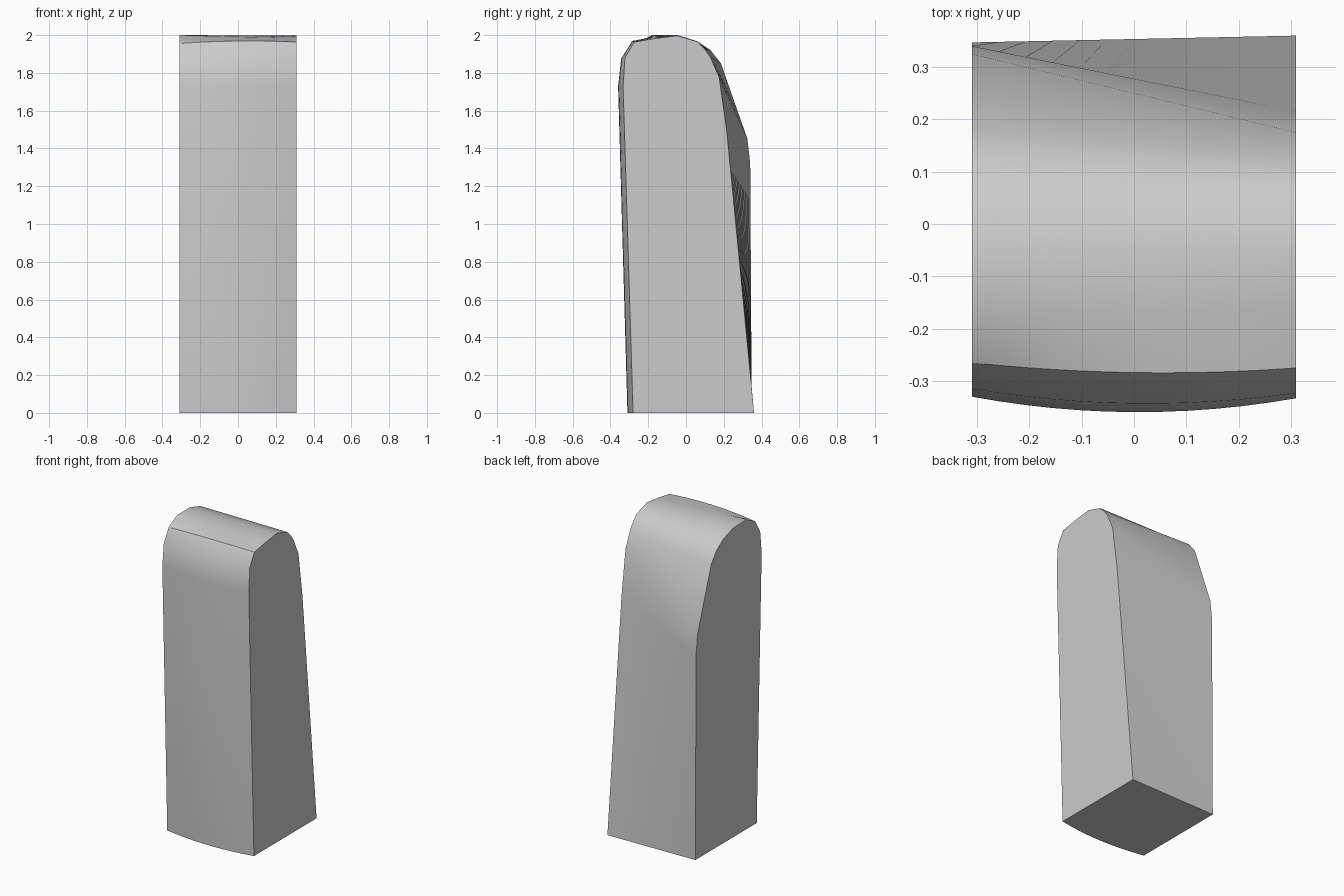
import bpy
import bmesh
import math

cube = bpy.data.objects.get("Cube")
if cube:
    bpy.data.objects.remove(cube, do_unlink=True)

grey = bpy.data.materials.new("plain_grey")
grey.use_nodes = True
colour = (0.6, 0.6, 0.6, 1)
grey.diffuse_color = colour
grey.node_tree.nodes["Principled BSDF"].inputs["Base Color"].default_value = colour

# End profiles as (y, z), running from the front foot over the crown to the back foot
wide_end = [(-0.28, 0), (-0.33, 1.73), (-0.315, 1.87), (-0.265, 1.955), (-0.18, 2.0),
            (-0.045, 2.0), (0.06, 1.967), (0.13, 1.92), (0.185, 1.85),
            (0.325, 1.45), (0.34, 1.32), (0.347, 0)]
narrow_end = [(-0.28, 0), (-0.333, 1.73), (-0.323, 1.88), (-0.275, 1.963), (-0.16, 1.983),
              (-0.045, 1.997), (0.06, 1.965), (0.1, 1.925), (0.128, 1.885),
              (0.175, 1.78), (0.215, 1.5), (0.36, 0)]
# Forward bulge of the front face at each profile point
bulge = [0.03, 0.028, 0.024, 0.014]
half_width = 0.31
steps = 12

# Loft the two ends together through bowed cross-sections
bm = bmesh.new()
sections = []
for i in range(steps + 1):
    t = i / steps
    bow = 1 - (2 * t - 1) ** 2
    ring = []
    for k, (a, b) in enumerate(zip(wide_end, narrow_end)):
        push = bulge[k] * bow if k < len(bulge) else 0
        lift = 0.01 * bow if k == 3 else 0
        y = a[0] + (b[0] - a[0]) * t - push
        z = a[1] + (b[1] - a[1]) * t + lift
        ring.append(bm.verts.new((half_width * (2 * t - 1), y, z)))
    sections.append(ring)

count = len(wide_end)
for r, s in zip(sections, sections[1:]):
    for k in range(count - 1):
        bm.faces.new((r[k], s[k], s[k + 1], r[k + 1]))

# Flat end caps and underside
bm.faces.new(sections[0])
bm.faces.new(sections[-1])
bm.faces.new([r[0] for r in sections] + [r[-1] for r in reversed(sections)])
bmesh.ops.recalc_face_normals(bm, faces=bm.faces)

mesh = bpy.data.meshes.new("rounded_block")
bm.to_mesh(mesh)
bm.free()
mesh.materials.append(grey)
block = bpy.data.objects.new("rounded_block", mesh)
bpy.context.collection.objects.link(block)

# Smooth the curved skin, keep end edges and front ridge crisp
bpy.ops.object.select_all(action="DESELECT")
block.select_set(True)
bpy.context.view_layer.objects.active = block
bpy.ops.object.shade_smooth_by_angle(angle=math.radians(30))
